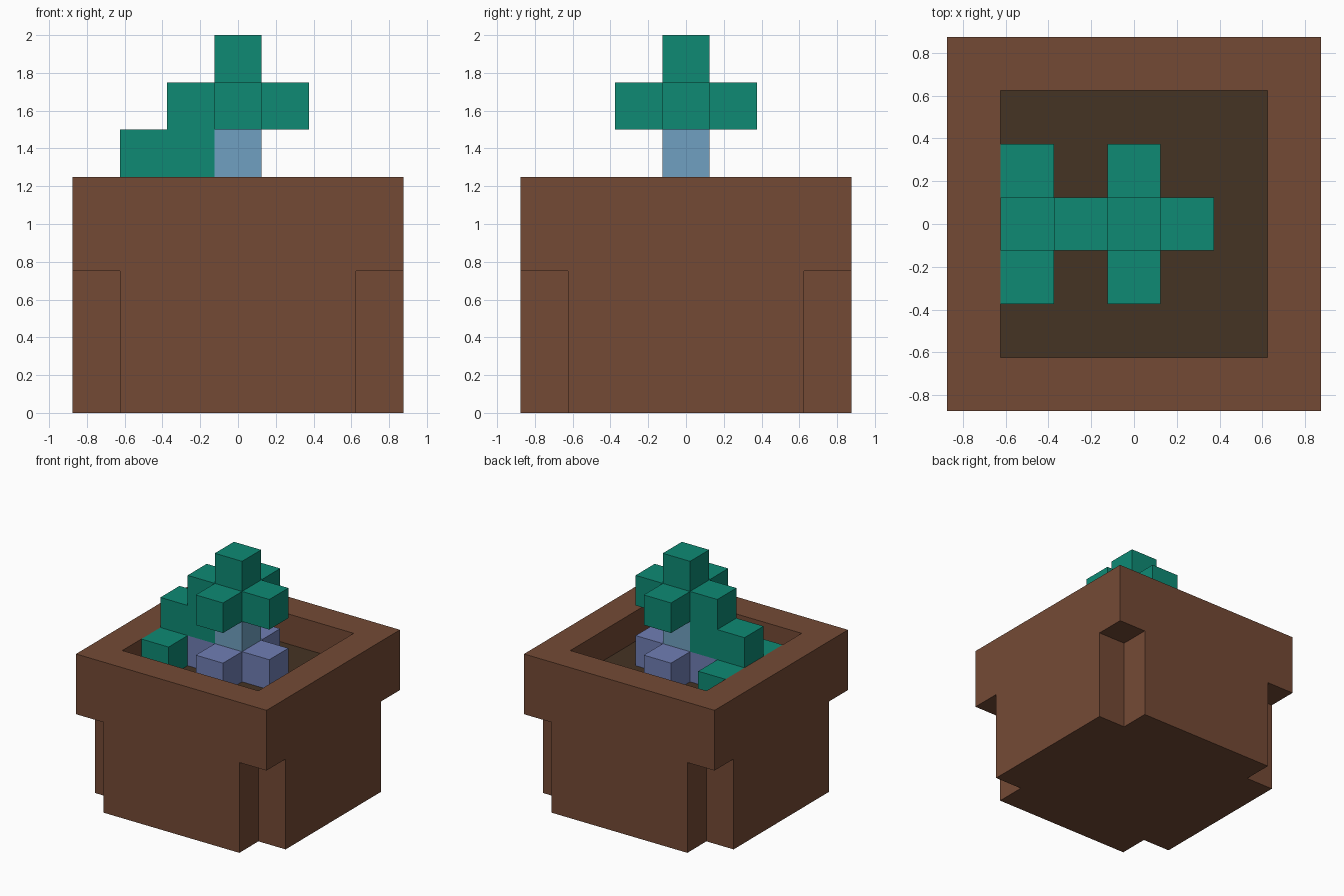
import bpy, bmesh
from mathutils import Matrix, Vector

if "Cube" in bpy.data.objects:
    bpy.data.objects.remove(bpy.data.objects["Cube"])

U = 0.25               # cube size
OUT, INN = 0.875, 0.625  # half widths: outer wall, planting hole / notch
FOOT, RIM, SOIL = 0.75, 1.25, 1.0  # heights


def material(name, rgb):
    m = bpy.data.materials.new(name)
    lin = [(c / 255 / 12.92) if c < 11 else ((c / 255 + 0.055) / 1.055) ** 2.4 for c in rgb]
    m.diffuse_color = (*lin, 1)
    m.use_nodes = True
    m.node_tree.nodes["Principled BSDF"].inputs["Base Color"].default_value = m.diffuse_color
    return m


clay = material("clay brown", (116, 74, 53))
earth = material("dark soil", (69, 51, 35))
green = material("leaf green", (14, 138, 116))
blue = material("stem blue", (112, 160, 193))
violet = material("root violet", (112, 126, 180))


def finish(bm, name, mats):
    bmesh.ops.remove_doubles(bm, verts=bm.verts, dist=1e-4)
    bmesh.ops.recalc_face_normals(bm, faces=bm.faces)
    me = bpy.data.meshes.new(name)
    bm.to_mesh(me)
    bm.free()
    for m in mats:
        me.materials.append(m)
    bpy.context.collection.objects.link(bpy.data.objects.new(name, me))


# Pot: one quarter of the faces, turned four times about z
bm = bmesh.new()


def face(points, turn=0, mat=0):
    rot = Matrix.Rotation(turn * 1.5707963267948966, 3, 'Z')
    f = bm.faces.new([bm.verts.new(rot @ Vector(p)) for p in points])
    f.material_index = mat


quarter = [
    # T-shaped outer wall
    [(x, -OUT, z) for x, z in ((-OUT, FOOT), (-INN, FOOT), (-INN, 0), (INN, 0),
                               (INN, FOOT), (OUT, FOOT), (OUT, RIM), (-OUT, RIM))],
    # corner notch: two walls and its ceiling
    [(INN, -OUT, 0), (INN, -INN, 0), (INN, -INN, FOOT), (INN, -OUT, FOOT)],
    [(INN, -INN, 0), (OUT, -INN, 0), (OUT, -INN, FOOT), (INN, -INN, FOOT)],
    [(INN, -OUT, FOOT), (OUT, -OUT, FOOT), (OUT, -INN, FOOT), (INN, -INN, FOOT)],
    # rim top and inner wall
    [(-OUT, -OUT, RIM), (OUT, -OUT, RIM), (INN, -INN, RIM), (-INN, -INN, RIM)],
    [(-INN, -INN, RIM), (INN, -INN, RIM), (INN, -INN, SOIL), (-INN, -INN, SOIL)],
    # bottom strip
    [(-INN, -OUT, 0), (INN, -OUT, 0), (INN, -INN, 0), (-INN, -INN, 0)],
]
for turn in range(4):
    for pts in quarter:
        face(pts, turn)
# bottom centre and soil surface
for z, mat in ((0, 0), (SOIL, 1)):
    face([(-INN, -INN, z), (INN, -INN, z), (INN, INN, z), (-INN, INN, z)], mat=mat)
finish(bm, "pot", [clay, earth])

# Plant: cubes at (x, y, layer) with layer 0 resting on the soil
cross = [(0, 0), (1, 0), (-1, 0), (0, 1), (0, -1)]
plant = {
    "roots": (violet, [(x, y, 0) for x, y in cross]),
    "stem": (blue, [(0, 0, 1)]),
    "leaves": (green, [(x, y, 2) for x, y in cross] + [(0, 0, 3)]
               + [(-1, 0, 1), (-2, 0, 1)] + [(-2, y, 0) for y in (-1, 0, 1)]),
}
filled = {c for _, cells in plant.values() for c in cells}

for name, (mat, cells) in plant.items():
    bm = bmesh.new()
    for cell in cells:
        centre = Vector((cell[0] * U, cell[1] * U, SOIL + (cell[2] + 0.5) * U))
        for axis in range(3):
            for sign in (-1, 1):
                side = list(cell)
                side[axis] += sign
                if tuple(side) in filled or side[2] < 0:
                    continue  # hidden between cubes
                n, a, b = Vector(), Vector(), Vector()
                n[axis], a[(axis + 1) % 3], b[(axis + 2) % 3] = sign * U / 2, sign * U / 2, U / 2
                bm.faces.new([bm.verts.new(centre + n + i * a + j * b)
                              for i, j in ((-1, -1), (1, -1), (1, 1), (-1, 1))])
    me = bpy.data.meshes.new(name)
    bm.to_mesh(me)
    bm.free()
    me.materials.append(mat)
    bpy.context.collection.objects.link(bpy.data.objects.new(name, me))
